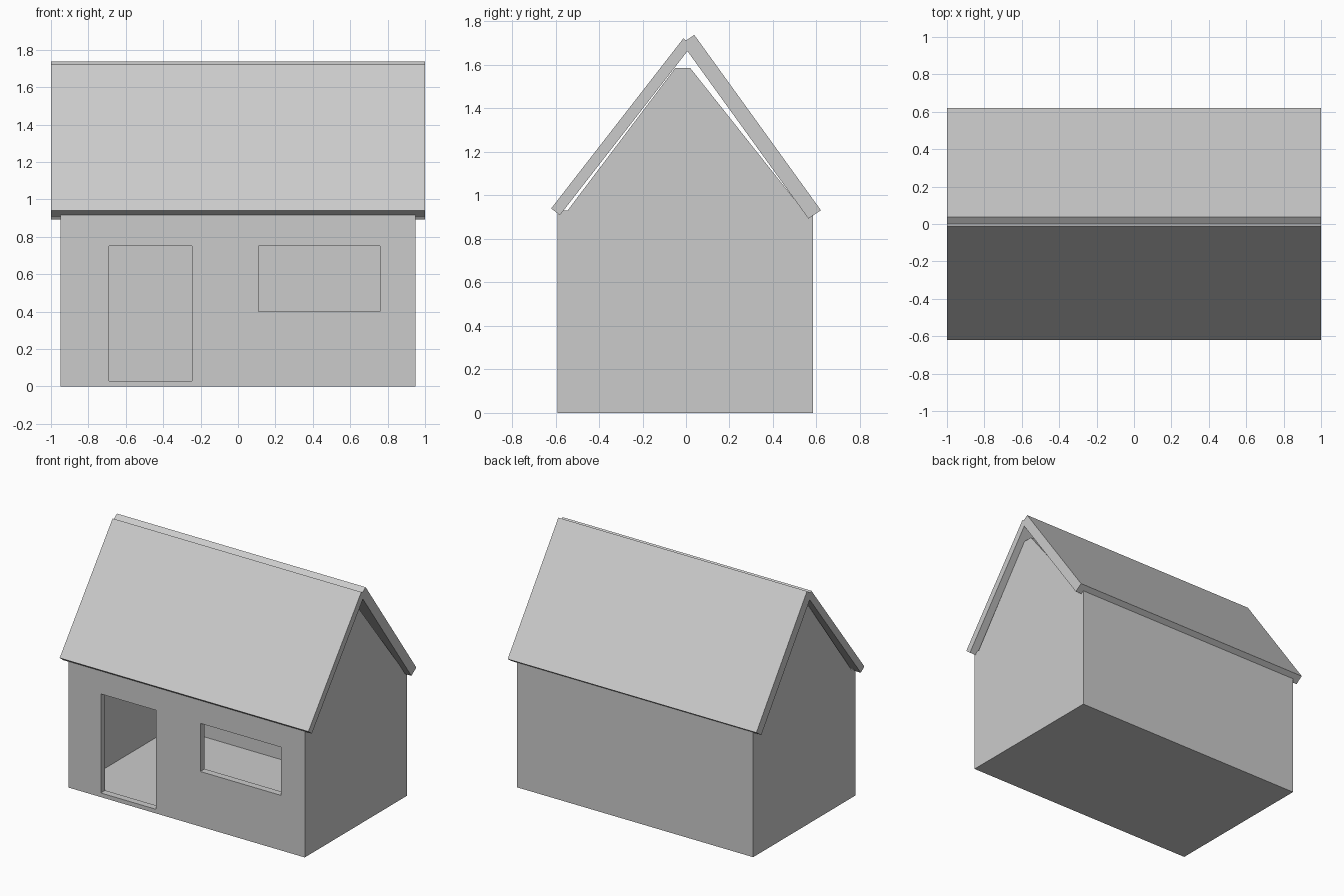
import bpy, bmesh

if "Cube" in bpy.data.objects:
    bpy.data.objects.remove(bpy.data.objects["Cube"])


def extrude_profile(name, profile, half):
    """Closed (y, z) profile extruded along x from -half to half."""
    bm = bmesh.new()
    face = bm.faces.new([bm.verts.new((-half, y, z)) for y, z in profile])
    ext = bmesh.ops.extrude_face_region(bm, geom=[face])
    moved = [v for v in ext["geom"] if isinstance(v, bmesh.types.BMVert)]
    bmesh.ops.translate(bm, verts=moved, vec=(2 * half, 0, 0))
    bmesh.ops.recalc_face_normals(bm, faces=bm.faces)
    mesh = bpy.data.meshes.new(name)
    bm.to_mesh(mesh)
    bm.free()
    obj = bpy.data.objects.new(name, mesh)
    bpy.context.collection.objects.link(obj)
    return obj


def cut(target, cutter):
    mod = target.modifiers.new(cutter.name, 'BOOLEAN')
    mod.operation = 'DIFFERENCE'
    mod.solver = 'EXACT'
    mod.object = cutter
    cutter.hide_render = True
    cutter.hide_set(True)


def front_opening(name, x0, x1, z0, z1):
    """Box cutter passing through the front wall."""
    obj = extrude_profile(name, [(-0.7, z0), (-0.4, z0), (-0.4, z1), (-0.7, z1)],
                          (x1 - x0) / 2)
    obj.location.x = (x0 + x1) / 2
    return obj


# Gabled walls, hollow inside
walls = extrude_profile("house_walls", [
    (-0.59, 0), (0.585, 0), (0.585, 0.93), (0.54, 0.93),
    (0.02, 1.585), (-0.05, 1.585), (-0.545, 0.93), (-0.59, 0.93)], 0.95)
room = extrude_profile("room_cutter", [
    (-0.54, 0.02), (0.535, 0.02), (0.535, 0.856),
    (0.0, 1.53), (-0.028, 1.53), (-0.54, 0.853)], 0.90)
cut(walls, room)

# Door and window openings
cut(walls, front_opening("door_cutter", -0.69, -0.245, 0.03, 0.75))
cut(walls, front_opening("window_cutter", 0.11, 0.76, 0.40, 0.75))

# Roof slabs, the back one thicker and overlapping at the ridge
extrude_profile("front_roof_slab", [
    (-0.012, 1.722), (-0.62, 0.94), (-0.58, 0.909), (0.028, 1.691)], 1.0)
extrude_profile("back_roof_slab", [
    (0.038, 1.738), (0.62, 0.932), (0.563, 0.893), (-0.019, 1.699)], 1.0)
